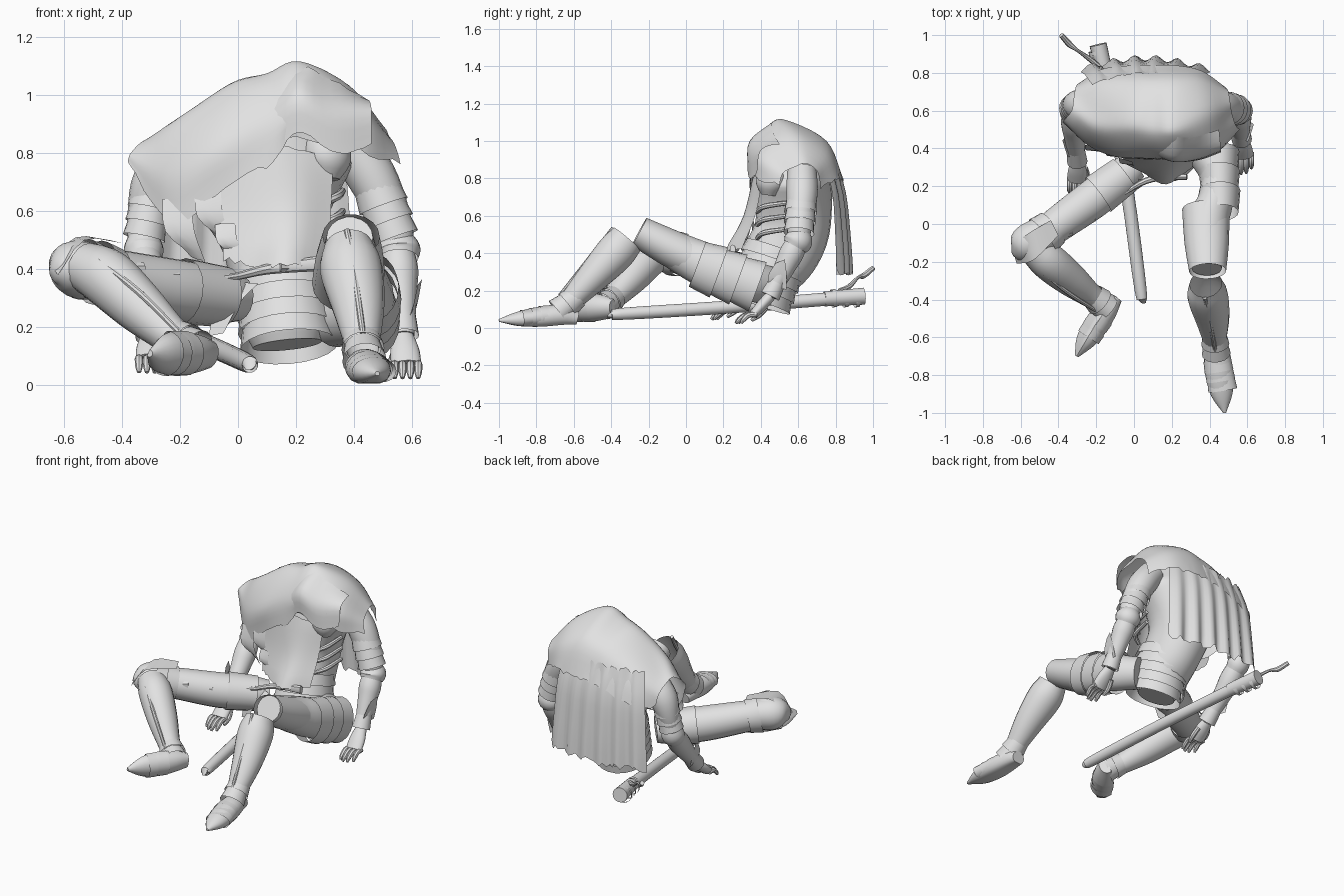
import bpy, math, random
from mathutils import Vector as V

random.seed(4)
grey = bpy.data.materials.new("worn grey")
grey.diffuse_color = (0.76, 0.76, 0.76, 1)


def make(name, verts, faces, angle=40):
    me = bpy.data.meshes.new(name)
    me.from_pydata([tuple(v) for v in verts], [], faces)
    me.materials.append(grey)
    ob = bpy.data.objects.new(name, me)
    bpy.context.collection.objects.link(ob)
    bpy.ops.object.select_all(action='DESELECT')
    ob.select_set(True)
    bpy.context.view_layer.objects.active = ob
    bpy.ops.object.shade_smooth_by_angle(angle=math.radians(angle))
    return ob


def spline(pts, n):
    """Smooth curve through points of any dimension."""
    pts = [V(p) for p in pts]
    if n < 2:
        return pts
    ext = [2 * pts[0] - pts[1]] + pts + [2 * pts[-1] - pts[-2]]
    out = []
    for i in range(1, len(ext) - 2):
        a, b, c, d = ext[i - 1:i + 3]
        for k in range(n):
            t = k / n
            out.append(0.5 * (2 * b + (c - a) * t + (2 * a - 5 * b + 4 * c - d) * t * t
                              + (3 * b - a - 3 * c + d) * t ** 3))
    return out + [pts[-1]]


def tube(name, pts, side=(1, 0, 0), seg=18, n=4, caps=True, flat=-1.0):
    """Sweep ellipses along x,y,z,r or x,y,z,r_side,r_other; flat cuts a sole."""
    pos = spline([p[:3] for p in pts], n)
    rad = spline([(p[3], p[-1]) for p in pts], n)
    verts, faces = [], []
    for i, c in enumerate(pos):
        t = (pos[min(i + 1, len(pos) - 1)] - pos[max(i - 1, 0)]).normalized()
        u = V(side)
        u = (u - t * u.dot(t)).normalized()
        w = t.cross(u)
        for k in range(seg):
            a = 2 * math.pi * k / seg
            verts.append(c + u * math.cos(a) * max(rad[i][0], .003)
                         + w * max(math.sin(a), flat) * max(rad[i][1], .003))
    for i in range(len(pos) - 1):
        for k in range(seg):
            j = (k + 1) % seg
            faces.append((i * seg + k, i * seg + j, (i + 1) * seg + j, (i + 1) * seg + k))
    if caps:
        faces.append(tuple(reversed(range(seg))))
        faces.append(tuple(range(len(verts) - seg, len(verts))))
    return make(name, verts, faces)


def bands(name, a, b, r0, r1, n, side=(1, 0, 0), squash=1.0, flare=.012):
    """Overlapping flared armour lames between two points."""
    a, b = V(a), V(b)
    for i in range(n):
        p, q = a.lerp(b, i / n), a.lerp(b, (i + 1.12) / n)
        r = r0 + (r1 - r0) * i / n
        tube(f"{name}_{i + 1}", [(*p, r, r * squash), (*q, r + flare, (r + flare) * squash)],
             side, 20, 1, False)


def sheet(name, rows, n=5, jag=0.0):
    """Cloth patch through a few rows of points, with an optional torn hem."""
    cols = [spline(r, n) for r in rows]
    grid = list(zip(*[spline(c, n) for c in zip(*cols)]))
    w = len(grid[0])
    verts = []
    for i, r in enumerate(grid):
        for v in r:
            edge = i in (0, len(grid) - 1)
            verts.append(v - V((0, 0, random.uniform(-.3, 1) * jag)) if edge else v)
    faces = [(i * w + k, i * w + k + 1, (i + 1) * w + k + 1, (i + 1) * w + k)
             for i in range(len(grid) - 1) for k in range(w - 1)]
    return make(name, verts, faces, 50)


# Torso, waist lames and bowed head
tube("torso", [(.17, .41, .14, .12, .1), (.16, .43, .23, .155, .14), (.14, .49, .36, .165, .19),
               (.12, .56, .5, .18, .2), (.1, .58, .65, .25, .2), (.1, .58, .8, .3, .19),
               (.13, .57, .95, .2, .14)], seg=24)
bands("waist_lame", (.15, .49, .42), (.175, .39, .14), .165, .155, 5, squash=1.05)
tube("head", [(.3, .49, .87, .04), (.3, .47, .83, .075), (.31, .45, .77, .08), (.31, .44, .71, .04)])
for i, z in enumerate((.48, .55, .62)):
    tube(f"chest_strap_{i + 1}", [(.28, .38, z, .012), (.34, .42, z + .03, .015), (.36, .55, z + .05, .012)], (0, 0, 1), 8)

# Mantle over the shoulders: front hem, over the ridge, to the back hem
sheet("mantle", [
    [(-.38, .54, .77), (-.24, .42, .57), (-.08, .36, .66), (.1, .34, .77), (.2, .35, .86), (.42, .37, .81), (.56, .5, .77)],
    [(-.37, .55, .80), (-.24, .42, .74), (-.08, .36, .82), (.1, .36, .92), (.22, .35, .96), (.42, .38, .92), (.54, .52, .83)],
    [(-.33, .6, .84), (-.22, .5, .9), (-.05, .46, .99), (.1, .45, 1.05), (.22, .45, 1.09), (.4, .48, 1.0), (.52, .58, .86)],
    [(-.32, .66, .82), (-.2, .6, .91), (-.02, .56, 1.04), (.1, .55, 1.07), (.21, .54, 1.11), (.38, .6, 1.03), (.51, .64, .88)],
    [(-.31, .72, .77), (-.18, .75, .86), (0, .75, .95), (.1, .75, .98), (.22, .75, 1.0), (.36, .75, .94), (.5, .7, .84)],
    [(-.3, .74, .7), (-.17, .82, .72), (0, .84, .77), (.1, .84, .78), (.22, .84, .8), (.36, .81, .8), (.49, .72, .76)],
], 5, .025)
sheet("hood_flap", [[(.12, .36, .82), (.22, .33, .87), (.35, .34, .8), (.46, .38, .83)],
                    [(.12, .37, .95), (.21, .34, 1.0), (.32, .35, .95), (.46, .4, .95)],
                    [(.16, .46, 1.07), (.22, .46, 1.1), (.32, .46, 1.06), (.45, .5, .99)]], 4, .01)

# Pleated cape hanging behind
cape = []
for z, spread, y in ((.9, .85, .74), (.72, .95, .79), (.5, 1, .81), (.31, 1.04, .82)):
    cape.append([(.06 + (t / 12 - .5) * .66 * spread,
                  y + .06 * math.sin(math.pi * t / 12) + (.02 if t % 2 else -.02) * (1.1 - z),
                  z) for t in range(13)])
sheet("cape", cape, 3, .03)

# Tunic front and torn cloth strips
sheet("tunic_front", [[(-.06, .38, .8), (.08, .36, .82), (.2, .37, .82), (.33, .41, .8)],
                      [(-.06, .36, .6), (.08, .32, .6), (.2, .31, .6), (.32, .37, .6)],
                      [(-.05, .32, .44), (.05, .27, .42), (.17, .21, .42), (.31, .3, .43)]], 5, .015)
for i, (x, y, z, w, b) in enumerate([(-.26, .42, .64, .1, .42), (-.15, .39, .68, .09, .48), (-.08, .35, .56, .07, .42)]):
    sheet(f"torn_strip_{i + 1}", [[(x, y, z), (x + w, y - .02, z)],
                                  [(x + .01, y - .03, (z + b) / 2), (x + w + .01, y - .04, (z + b) / 2)],
                                  [(x + w, y, b + .03), (x + w + .05, y - .03, b)]], 3, .01)
sheet("loin_cloth", [[(-.03, .26, .36), (.07, .22, .35)], [(-.08, .2, .3), (.01, .18, .29)],
                     [(-.1, .18, .17), (-.05, .17, .18)]], 4)

# Arms: shoulder, upper arm, elbow, forearm, wrist, knuckles
arms = {"left": [(.38, .62, .83), (.46, .62, .72), (.525, .61, .58), (.55, .6, .47), (.56, .53, .33), (.57, .45, .17), (.58, .36, .07)],
        "right": [(-.2, .62, .8), (-.28, .63, .7), (-.32, .63, .58), (-.325, .6, .47), (-.315, .47, .32), (-.3, .33, .17), (-.3, .23, .09)]}
for tag, pts in arms.items():
    sh, up_arm, low, el, fore, wr, kn = map(V, pts)
    s = 1 if tag == "left" else -1
    k = 1 if tag == "left" else .88
    tube(f"{tag}_upper_arm", [(*sh, .08), (*up_arm, .085), (*low, .07 * k), (*el, .06 * k)])
    bands(f"{tag}_arm_lame", up_arm.lerp(low, .3), low.lerp(el, .6), .08 * k, .072 * k, 3, flare=.008)
    tube(f"{tag}_elbow_cup", [(*low.lerp(el, .5), .05), (*el, .078 * k), (*el.lerp(fore, .25), .068 * k)], caps=False)
    tube(f"{tag}_forearm", [(*el, .055), (*el.lerp(fore, .5), .066), (*fore, .058), (*wr, .038)])
    tube(f"{tag}_cuff", [(*fore.lerp(wr, .5), .046), (*wr, .054)], caps=False)
    c = fore.lerp(wr, .4)
    sheet(f"{tag}_cuff_plate", [[c + V((s * .035, .04, -.06)), c + V((s * .02, -.05, -.05))],
                                [c + V((s * .055, .04, .02)), c + V((s * .04, -.06, .01))],
                                [c + V((s * .07, .03, .1)), c + V((s * .055, -.02, .08))]], 3)
    tube(f"{tag}_palm", [(*wr, .035, .03), (*wr.lerp(kn, .5), .05, .03), (*kn, .052, .025)])
    for f in range(4):
        x = kn.x + s * (-.04 + .027 * f)
        L = (.1, .115, .11, .085)[f]
        y, z = kn.y + .02, kn.z
        tube(f"{tag}_finger_{f + 1}", [(x, y, z, .014), (x, y - L * .5, z, .015),
                                       (x, y - L * .85, z - .025, .013), (x, y - L, z - .045, .007)], seg=8, n=3)
    tube(f"{tag}_thumb", [(kn.x - s * .04, kn.y + .07, kn.z + .04, .015), (kn.x - s * .05, kn.y + .03, kn.z, .016),
                          (kn.x - s * .045, kn.y - .01, kn.z - .03, .009)], seg=8, n=3)

# Left leg: bent knee with an open gap between thigh plate and shin plate
tube("left_thigh", [(.33, .44, .23, .1), (.44, .27, .27, .095, .12), (.43, .12, .33, .095, .12), (.39, .0, .385, .11), (.385, -.235, .51, .08)])
bands("left_thigh_lame", (.455, .06, .34), (.45, .37, .225), .098, .095, 3, squash=1.3)
tube("left_thigh_guard", [(.38, .08, .35, .125, .11), (.385, -.1, .435, .118, .1), (.39, -.25, .515, .098, .085)], n=2, caps=False)
tube("left_shin", [(.38, -.315, .475, .085, .095), (.39, -.38, .4, .108, .105), (.415, -.5, .27, .09, .085), (.43, -.64, .12, .055)], caps=False)
tube("left_shin_ridge", [(.375, -.39, .535, .01), (.395, -.47, .43, .013), (.43, -.67, .18, .01)], seg=8)
bands("left_ankle_lame", (.425, -.58, .17), (.435, -.68, .09), .062, .066, 2)
boot = [(.43, -.58, .05, .045, .04), (.435, -.66, .065, .065, .06), (.45, -.78, .055, .075, .06),
        (.465, -.9, .045, .058, .042), (.48, -1.0, .04, .008)]
tube("left_boot", boot, flat=-.8)
for i in range(3):
    tube(f"left_boot_lame_{i + 1}", [(.44 + .01 * i, -.72 - .05 * i, .064 - .005 * i, .073, .058 - .006 * i),
                                     (.45 + .01 * i, -.78 - .05 * i, .059 - .005 * i, .077, .06 - .006 * i)],
         n=1, caps=False, flat=-.8)

# Right leg: thrown sideways with the shin folded back inward
up = (0, 0, 1)
tube("right_thigh", [(0, .31, .3, .08), (-.08, .24, .31, .1), (-.22, .13, .33, .105), (-.4, 0, .37, .095), (-.53, -.1, .4, .085)], up)
tube("right_thigh_guard", [(-.05, .26, .305, .105), (-.19, .155, .325, .114)], up, n=1, caps=False)
bands("right_knee_lame", (-.43, -.02, .375), (-.53, -.1, .4), .1, .09, 2, up)
tube("right_knee_cup", [(-.47, -.04, .39, .09), (-.56, -.1, .4, .1), (-.61, -.14, .39, .07), (-.64, -.155, .38, .02)], up)
sheet("right_knee_plate", [[(-.65, -.12, .42), (-.62, -.21, .38)], [(-.56, -.05, .51), (-.53, -.19, .5)],
                           [(-.44, .02, .5), (-.4, -.06, .49)]], 3)
tube("right_shin", [(-.53, -.13, .41, .085), (-.45, -.2, .37, .1), (-.34, -.29, .27, .09), (-.24, -.37, .18, .068), (-.16, -.43, .12, .055)], up)
tube("right_shin_ridge", [(-.48, -.26, .43, .01), (-.34, -.37, .32, .012), (-.2, -.46, .18, .01)], up, 8)
bands("right_ankle_lame", (-.22, -.38, .165), (-.15, -.44, .12), .066, .068, 2, up)
tilt = (-.35, .2, -.9)
tube("right_boot", [(-.1, -.385, .105, .05, .04), (-.15, -.45, .11, .068, .065), (-.21, -.53, .11, .078, .075),
                    (-.265, -.62, .11, .065, .055), (-.305, -.7, .11, .012)], tilt, flat=-.45)
for i in range(2):
    x, y = -.18 - .04 * i, -.49 - .06 * i
    tube(f"right_boot_lame_{i + 1}", [(x, y, .11, .077, .076), (x - .03, y - .045, .11, .078, .074)], tilt,
         n=1, caps=False, flat=-.45)

# Straps with small buckles along the right thigh
tube("thigh_strap", [(-.4, -.09, .41, .01), (-.22, .03, .37, .01), (-.04, .17, .37, .012), (.1, .24, .4, .018), (.28, .25, .42, .026, .016)], up, 8)
for i, (x, y, z) in enumerate([(-.34, -.05, .4), (-.22, .03, .37), (.16, .24, .415)]):
    tube(f"buckle_{i + 1}", [(x - .015, y - .01, z, .024, .014), (x + .015, y + .005, z, .024, .014)], up, 6, 1)

# Scabbard, hilt collar and loose cord
tube("scabbard", [(.043, -.395, .07, .012), (.035, -.35, .075, .032), (-.04, .2, .11, .035), (-.145, .76, .155, .036)])
tube("scabbard_mouth", [(-.14, .74, .155, .04), (-.19, .95, .17, .046)], n=1)
for i in range(3):
    y = .78 + .06 * i
    tube(f"hilt_ring_{i + 1}", [(-.15 - (y - .74) * .24, y, .158, .049), (-.155 - (y - .74) * .24, y + .02, .16, .049)], n=1, caps=False)
tube("loose_cord", [(-.17, .82, .2, .012), (-.23, .87, .22, .014), (-.3, .92, .27, .009), (-.34, .95, .28, .016), (-.385, 1.0, .32, .014)], up, 8)
